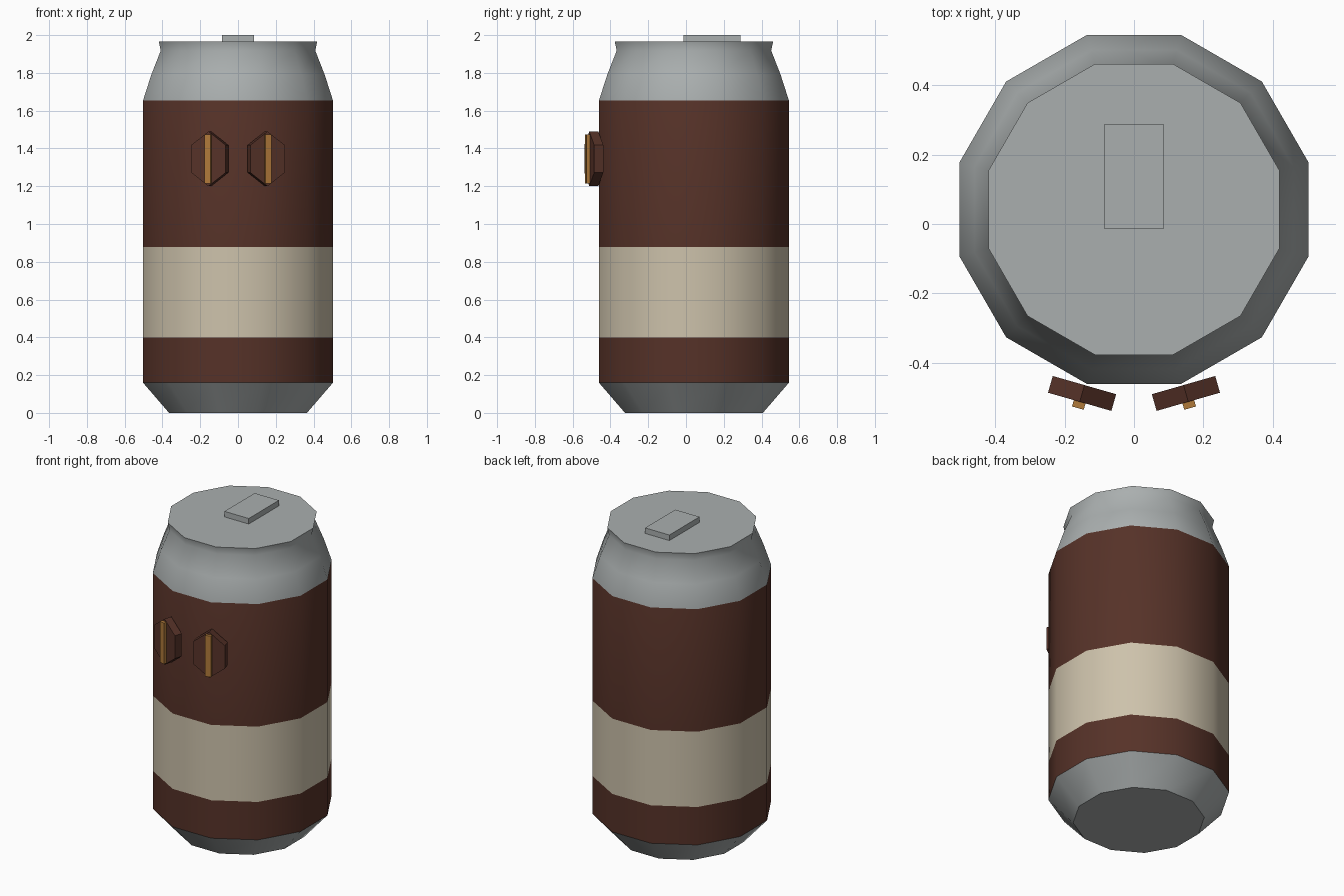
import bpy, bmesh, math
from mathutils import Matrix, Vector

if "Cube" in bpy.data.objects:
    bpy.data.objects.remove(bpy.data.objects["Cube"])


def material(name, rgb):
    m = bpy.data.materials.new(name)
    lin = [(c / 255 / 12.92) if c < 10 else ((c / 255 + 0.055) / 1.055) ** 2.4 for c in rgb]
    m.diffuse_color = (*lin, 1)
    m.use_nodes = True
    m.node_tree.nodes["Principled BSDF"].inputs["Base Color"].default_value = m.diffuse_color
    return m


METAL = material("grey metal", (170, 175, 175))
BROWN = material("dark brown", (86, 50, 40))
CREAM = material("cream", (205, 194, 171))
GOLD = material("gold", (176, 122, 58))
CY = 0.042  # can axis, y


def make_object(name, bm, mats):
    bmesh.ops.recalc_face_normals(bm, faces=bm.faces[:])
    mesh = bpy.data.meshes.new(name)
    bm.to_mesh(mesh)
    bm.free()
    for m in mats:
        mesh.materials.append(m)
    ob = bpy.data.objects.new(name, mesh)
    bpy.context.collection.objects.link(ob)
    return ob


# Can body: twelve-sided lathe, (apothem, z) profile
profile = [(0.365, 0), (0.503, 0.16), (0.503, 0.40), (0.503, 0.877), (0.503, 1.653),
           (0.459, 1.79), (0.409, 1.918), (0.419, 1.965)]
bm = bmesh.new()
rings = []
for a, z in profile:
    r = a / math.cos(math.pi / 12)
    rings.append([bm.verts.new((r * math.cos(math.radians(15 + 30 * k)),
                                CY + r * math.sin(math.radians(15 + 30 * k)), z))
                  for k in range(12)])
for lo, hi in zip(rings, rings[1:]):
    for k in range(12):
        n = (k + 1) % 12
        bm.faces.new((lo[k], lo[n], hi[n], hi[k]))
bm.faces.new(rings[0])
bm.faces.new(rings[-1])
# Label colours by height
for f in bm.faces:
    z = f.calc_center_median().z
    if 0.16 < z < 1.65:
        f.material_index = 2 if 0.40 < z < 0.877 else 1
can = make_object("can_body", bm, [METAL, BROWN, CREAM])
bpy.context.view_layer.objects.active = can
can.select_set(True)
bpy.ops.object.shade_smooth_by_angle(angle=math.radians(36))
can.select_set(False)


def box(name, size, matrix, mat):
    bm = bmesh.new()
    bmesh.ops.create_cube(bm, size=1, matrix=matrix @ Matrix.Diagonal((*size, 1)))
    return make_object(name, bm, [mat])


# Pull tab on the lid
box("pull_tab", (0.17, 0.302, 0.04), Matrix.Translation((0, 0.137, 1.98)), METAL)

# Eyes: tall hexagonal plates turned outwards, each with a gold slit pupil
for side, s in (("left", -1), ("right", 1)):
    place = Matrix.Translation((s * 0.1495, -0.488, 1.345)) @ Matrix.Rotation(s * math.radians(16), 4, 'Z')
    bm = bmesh.new()
    outline = [(0, 0.145), (0.095, 0.0725), (0.095, -0.0725),
               (0, -0.145), (-0.095, -0.0725), (-0.095, 0.0725)]
    face = bm.faces.new([bm.verts.new((x, 0.025, z)) for x, z in outline])
    ext = bmesh.ops.extrude_face_region(bm, geom=[face], use_keep_orig=True)
    bmesh.ops.translate(bm, vec=Vector((0, -0.05, 0)),
                        verts=[v for v in ext["geom"] if isinstance(v, bmesh.types.BMVert)])
    bm.transform(place)
    make_object(side + "_eye", bm, [BROWN])
    box(side + "_pupil", (0.035, 0.03, 0.26), place @ Matrix.Translation((0, -0.029, 0)), GOLD)
